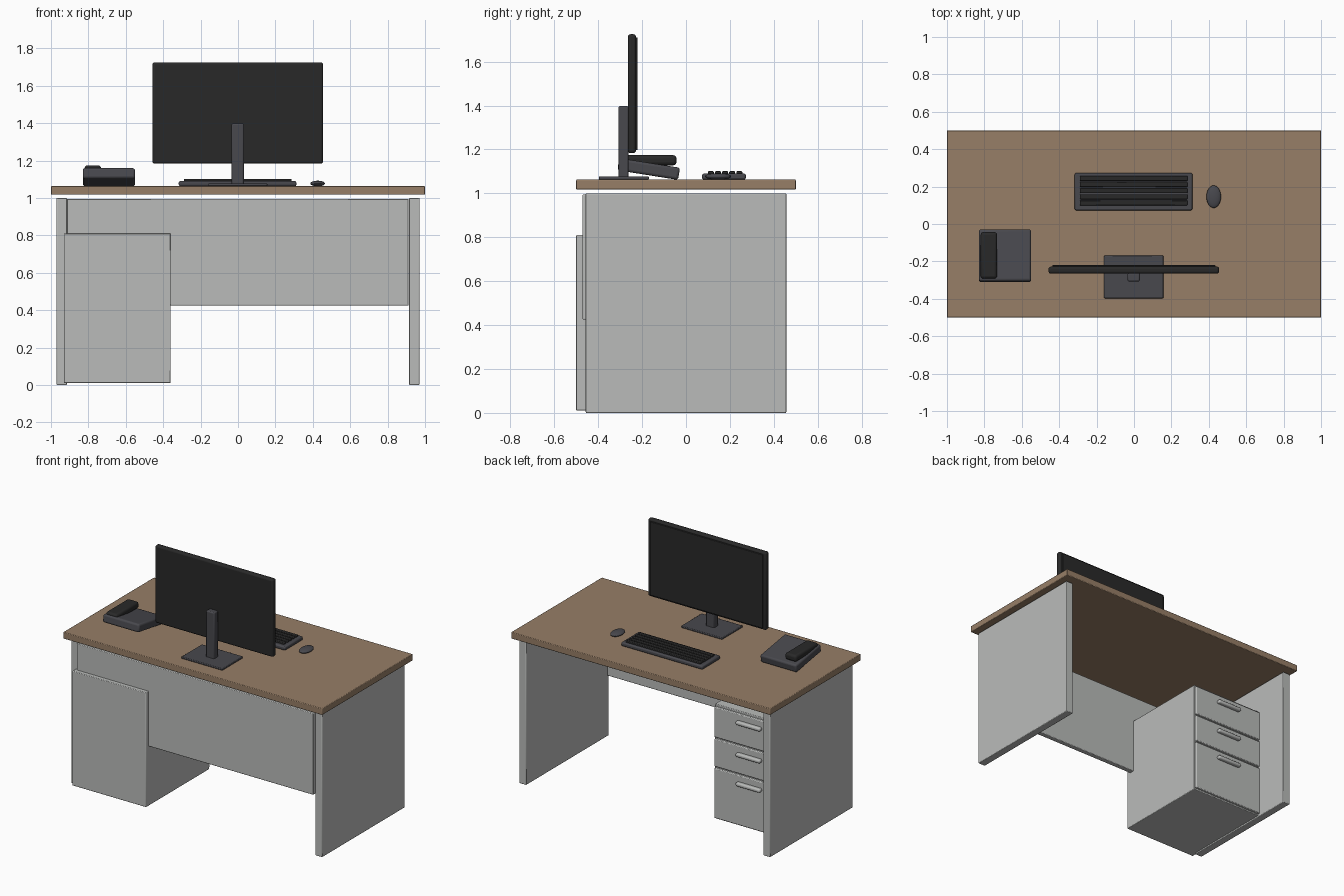
import bpy, math
from mathutils import Matrix

if "Cube" in bpy.data.objects:
    bpy.data.objects.remove(bpy.data.objects["Cube"])


def material(name, rgb):
    m = bpy.data.materials.new(name)
    m.diffuse_color = (*rgb, 1)
    m.use_nodes = True
    m.node_tree.nodes["Principled BSDF"].inputs["Base Color"].default_value = m.diffuse_color
    return m


WOOD = material("brown_wood", (0.31, 0.21, 0.135))
GREY = material("light_grey", (0.49, 0.50, 0.49))
CHARCOAL = material("charcoal", (0.065, 0.065, 0.075))
BLACK = material("soft_black", (0.022, 0.022, 0.022))


def finish(o, name, mat):
    o.name = name
    o.data.materials.append(mat)
    bpy.ops.object.shade_smooth_by_angle(angle=math.radians(35))
    return o


def box(name, x, y, z, mat, bevel=0.004, segments=2, tilt=0):
    """Bevelled box from (min, max) ranges, optionally tilted about x."""
    bpy.ops.mesh.primitive_cube_add(
        size=1, location=[sum(r) / 2 for r in (x, y, z)])
    o = bpy.context.object
    o.data.transform(Matrix.Diagonal((x[1] - x[0], y[1] - y[0], z[1] - z[0], 1)))
    o.rotation_euler.x = math.radians(tilt)
    if bevel:
        b = o.modifiers.new("soft_edges", "BEVEL")
        b.width, b.segments = bevel, segments
    return finish(o, name, mat)


# Desk: top, side panels, modesty panel
box("desk_top", (-1, 1), (-0.5, 0.5), (1.017, 1.063), WOOD)
for side, a, b in (("left", -0.97, -0.915), ("right", 0.915, 0.97)):
    box(side + "_side_panel", (a, b), (-0.457, 0.457), (0, 1.0), GREY)
box("modesty_panel", (-0.915, 0.912), (-0.471, -0.435), (0.425, 0.995), GREY)

# Drawer cabinet with fronts and handles on the sitting side
box("drawer_cabinet", (-0.93, -0.36), (-0.5, 0.195), (0.01, 0.81), GREY)
for i, (lo, hi) in enumerate(((0.585, 0.795), (0.38, 0.572), (0.02, 0.367))):
    box(f"drawer_front_{i + 1}", (-0.92, -0.365), (0.185, 0.212), (lo, hi), GREY, 0.005)
    h = hi - 0.055
    box(f"drawer_handle_{i + 1}", (-0.735, -0.545), (0.205, 0.238),
        (h - 0.013, h + 0.013), GREY, 0.01, 3)

# Monitor facing +y
box("monitor_body", (-0.457, 0.455), (-0.265, -0.228), (1.183, 1.725), BLACK, 0.012, 3)
box("monitor_screen", (-0.437, 0.435), (-0.24, -0.22), (1.197, 1.711), BLACK, 0.003)
box("monitor_post", (-0.034, 0.031), (-0.307, -0.262), (1.066, 1.398), CHARCOAL, 0.007)
box("monitor_base", (-0.16, 0.157), (-0.397, -0.169), (1.063, 1.077), CHARCOAL)

# Keyboard with rows of keys
box("keyboard_body", (-0.317, 0.312), (0.073, 0.273), (1.063, 1.09), CHARCOAL, 0.008)
for i in range(5):
    y = 0.113 + i * 0.0325
    box(f"key_row_{i + 1}", (-0.29, 0.286), (y - 0.0135, y + 0.0135),
        (1.08, 1.101), BLACK, 0.004)

# Mouse
bpy.ops.mesh.primitive_uv_sphere_add(segments=32, ring_count=16, radius=1,
                                     location=(0.426, 0.146, 1.077))
bpy.context.object.data.transform(Matrix.Diagonal((0.039, 0.06, 0.015, 1)))
finish(bpy.context.object, "mouse", CHARCOAL)

# Desk phone: tilted body and handset
box("phone_body", (-0.83, -0.55), (-0.31, -0.03), (1.083, 1.139), CHARCOAL, 0.012, 3, tilt=-9)
box("phone_handset", (-0.82, -0.732), (-0.292, -0.043), (1.128, 1.174), BLACK, 0.015, 3)
